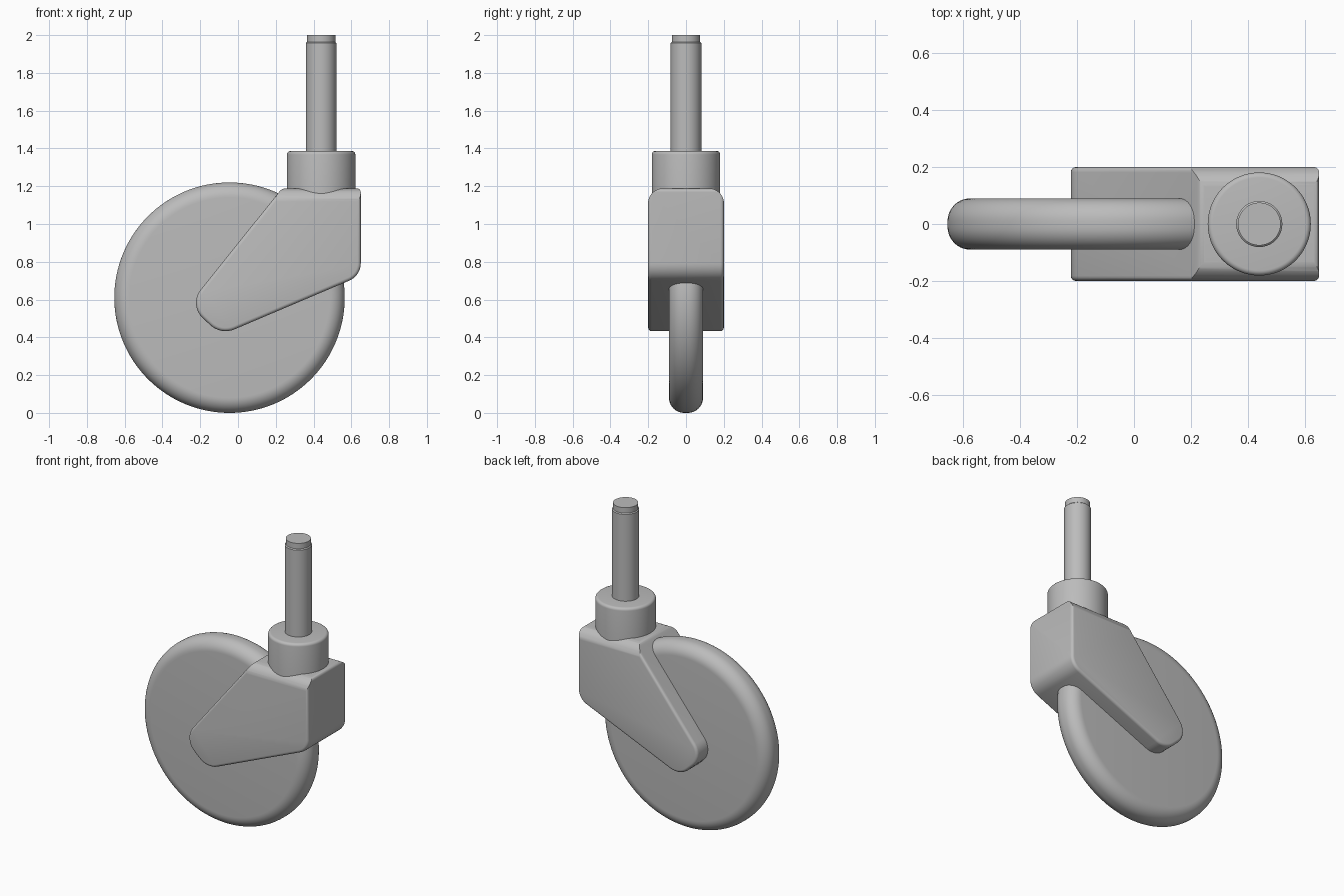
import bpy, bmesh, math
from mathutils import Vector, Matrix

cube = bpy.data.objects.get("Cube")
if cube:
    bpy.data.objects.remove(cube, do_unlink=True)

grey = bpy.data.materials.new("plain_grey")
grey.use_nodes = True
colour = (0.5, 0.5, 0.5, 1)
grey.diffuse_color = colour
grey.node_tree.nodes["Principled BSDF"].inputs["Base Color"].default_value = colour


def make_object(name, bm):
    bmesh.ops.recalc_face_normals(bm, faces=bm.faces)
    mesh = bpy.data.meshes.new(name)
    bm.to_mesh(mesh)
    bm.free()
    mesh.materials.append(grey)
    obj = bpy.data.objects.new(name, mesh)
    bpy.context.collection.objects.link(obj)
    return obj


def smooth(obj, angle=35):
    bpy.ops.object.select_all(action="DESELECT")
    obj.select_set(True)
    bpy.context.view_layer.objects.active = obj
    bpy.ops.object.shade_smooth_by_angle(angle=math.radians(angle))


def rounded(corners, steps=8):
    """Closed outline from (a, b, radius) corners, each replaced by an arc."""
    out = []
    for i, (a, b, r) in enumerate(corners):
        p = Vector((a, b))
        u = (Vector(corners[i - 1][:2]) - p).normalized()
        v = (Vector(corners[(i + 1) % len(corners)][:2]) - p).normalized()
        if r == 0:
            out.append(p)
            continue
        half = u.angle(v) / 2
        centre = p + (u + v).normalized() * (r / math.sin(half))
        start = p + u * (r / math.tan(half)) - centre
        end = p + v * (r / math.tan(half)) - centre
        sweep = math.pi - 2 * half
        for k in range(steps + 1):
            t = k / steps
            out.append(centre + (start * math.sin((1 - t) * sweep)
                                 + end * math.sin(t * sweep)) / math.sin(sweep))
    return out


def prism(points, to_3d, depth):
    bm = bmesh.new()
    face = bm.faces.new([bm.verts.new(to_3d(p)) for p in points])
    extruded = bmesh.ops.extrude_face_region(bm, geom=[face])["geom"]
    bmesh.ops.translate(bm, vec=depth,
                        verts=[g for g in extruded if isinstance(g, bmesh.types.BMVert)])
    return bm


def lathe(name, points, matrix, segments=96):
    """Spin a (radius, height) profile about its axis."""
    bm = bmesh.new()
    verts = [bm.verts.new((r, 0, h)) for r, h in points]
    edges = [bm.edges.new(pair) for pair in zip(verts, verts[1:])]
    bmesh.ops.spin(bm, geom=verts + edges, cent=(0, 0, 0), axis=(0, 0, 1),
                   angle=math.tau, steps=segments, use_duplicate=False)
    bmesh.ops.remove_doubles(bm, verts=bm.verts, dist=0.0001)
    bm.transform(matrix)
    obj = make_object(name, bm)
    smooth(obj)
    return obj


# Wheel with a rounded tread
tread = rounded([(0, -0.09, 0), (0.61, -0.09, 0.08), (0.61, 0.09, 0.08), (0, 0.09, 0)], 10)
lathe("wheel", tread,
      Matrix.Translation((-0.045, 0, 0.61)) @ Matrix.Rotation(math.pi / 2, 4, "X"), 128)

# Fork: side outline pushed through the width, with softened side edges
outline = rounded([(0.232, 1.188, 0.04), (0.65, 1.188, 0.02), (0.65, 0.726, 0.1),
                   (-0.09, 0.412, 0.12), (-0.262, 0.572, 0.11)])
bm = prism(outline, lambda p: (p.x, -0.2, p.y), (0, 0.4, 0))
rim = [e for e in bm.edges if abs(e.verts[0].co.y - e.verts[1].co.y) < 0.001]
bmesh.ops.bevel(bm, geom=rim, offset=0.018, segments=4, profile=0.5, affect="EDGES")
fork = make_object("fork", bm)

# Rounded block that gives the fork its softer top edges
section = rounded([(-0.201, 0.2, 0), (0.201, 0.2, 0), (0.201, 1.189, 0.08), (-0.201, 1.189, 0.08)])
cutter = make_object("fork_top_cutter",
                     prism(section, lambda p: (-1, p.x, p.y), (2, 0, 0)))
cutter.hide_render = True
cut = fork.modifiers.new("round_top", "BOOLEAN")
cut.operation = "INTERSECT"
cut.solver = "EXACT"
cut.object = cutter
bpy.context.view_layer.objects.active = fork
bpy.ops.object.modifier_apply(modifier=cut.name)
bpy.data.objects.remove(cutter, do_unlink=True)
smooth(fork)

# Swivel collar and stem share one upright axis
axis = Matrix.Translation((0.44, 0, 0))
lathe("swivel_collar", rounded([(0, 1.1, 0), (0.181, 1.1, 0), (0.181, 1.386, 0.018),
                                (0, 1.386, 0)], 5), axis)
lathe("stem", [(0, 1.3), (0.081, 1.3), (0.081, 1.958), (0.075, 1.964),
               (0.075, 2.0), (0, 2.0)], axis, 64)
